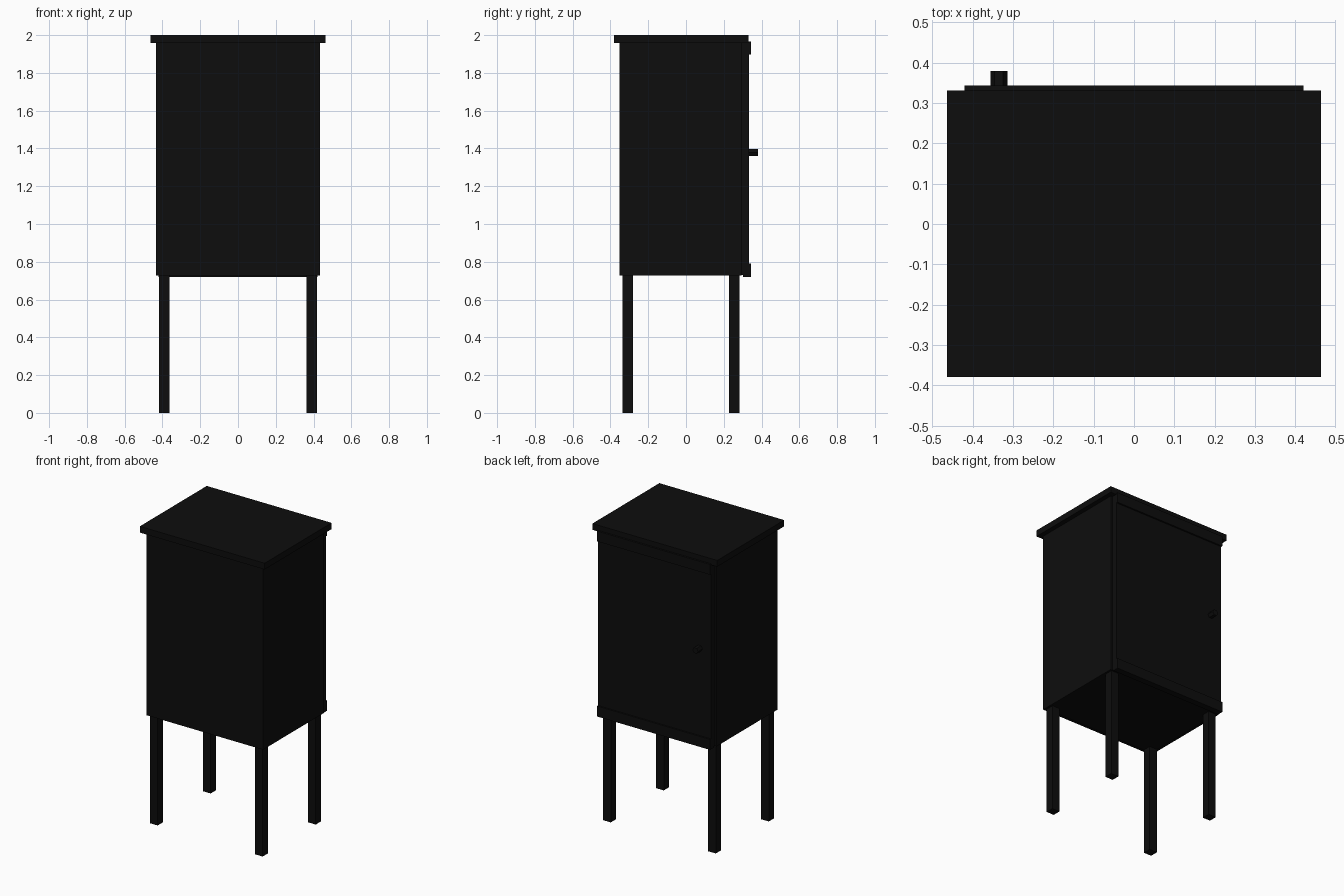
import bpy, math

if "Cube" in bpy.data.objects:
    bpy.data.objects.remove(bpy.data.objects["Cube"])

# Single near-black paint
paint = bpy.data.materials.new("black_paint")
paint.diffuse_color = (0.004, 0.004, 0.004, 1)
paint.use_nodes = True
paint.node_tree.nodes["Principled BSDF"].inputs["Base Color"].default_value = paint.diffuse_color


def box(name, x, y, z):
    """Box from (min, max) ranges on each axis."""
    bpy.ops.mesh.primitive_cube_add(size=1, location=[(a + b) / 2 for a, b in (x, y, z)])
    ob = bpy.context.object
    ob.name = name
    ob.scale = [b - a for a, b in (x, y, z)]
    bpy.ops.object.transform_apply(location=False, rotation=False, scale=True)
    ob.data.materials.append(paint)
    return ob


def mirrored(name, a, b):
    """Ranges for the right and left copies of a part."""
    return (("right_" + name, (a, b)), ("left_" + name, (-b, -a)))


# Corner posts that run down as legs
for end, y in (("front", (-0.336, -0.281)), ("back", (0.227, 0.282))):
    for name, x in mirrored(end + "_leg", 0.362, 0.419):
        box(name, x, y, (0, 1.958))

# Cabinet shell
for name, x in mirrored("side_panel", 0.419, 0.433):
    box(name, x, (-0.336, 0.294), (0.728, 1.958))
box("front_panel", (-0.433, 0.433), (-0.352, -0.336), (0.728, 1.958))
box("floor_panel", (-0.419, 0.419), (-0.336, 0.294), (0.73, 0.745))

# Overhanging top
box("roof_board", (-0.464, 0.464), (-0.38, 0.331), (1.958, 2.0))

# Door on the back with top and bottom rails
box("door", (-0.42, 0.42), (0.294, 0.333), (0.73, 1.958))
box("door_bottom_rail", (-0.42, 0.42), (0.302, 0.344), (0.72, 0.79))
box("door_top_rail", (-0.42, 0.42), (0.302, 0.344), (1.897, 1.966))

# Six-sided door knob
bpy.ops.mesh.primitive_cylinder_add(vertices=6, radius=0.021, depth=0.05,
                                    location=(-0.335, 0.355, 1.378),
                                    rotation=(math.pi / 2, math.pi / 6, 0))
knob = bpy.context.object
knob.name = "door_knob"
knob.data.materials.append(paint)
# Turn the points of the hexagon sideways
knob.rotation_euler = (math.pi / 2, 0, 0)
bpy.context.view_layer.update()
if knob.dimensions.x < knob.dimensions.y:
    knob.rotation_euler = (math.pi / 2, math.pi / 6, 0)
